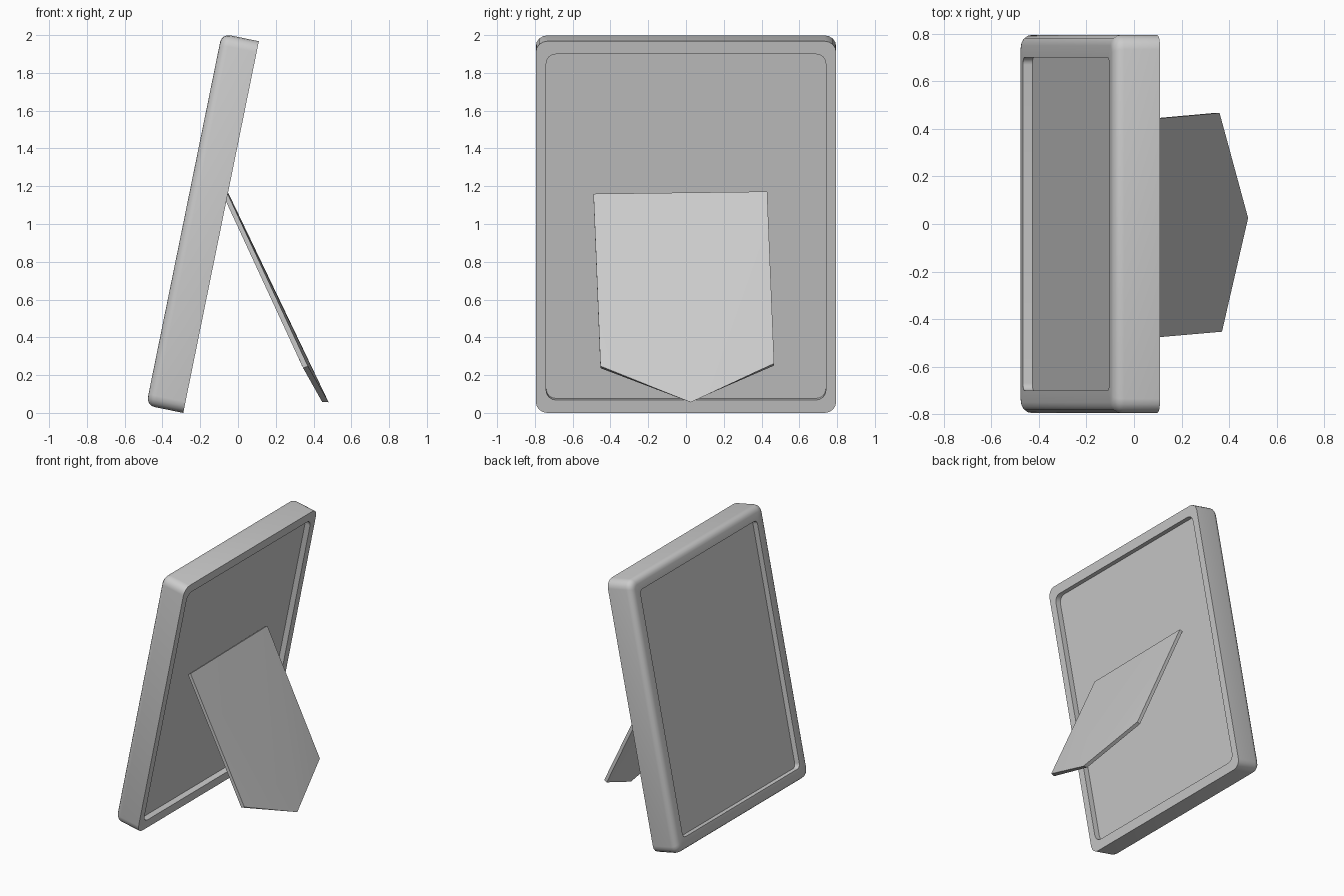
import bpy, bmesh
from math import sin, cos, pi, radians

if "Cube" in bpy.data.objects:
    bpy.data.objects.remove(bpy.data.objects["Cube"])

TILT = radians(11.5)
HALF_W, LENGTH, DEPTH, ROUND = 0.795, 2.008, 0.2, 0.045


def finish(name, bm, angle):
    bmesh.ops.recalc_face_normals(bm, faces=bm.faces)
    mesh = bpy.data.meshes.new(name)
    bm.to_mesh(mesh)
    bm.free()
    obj = bpy.data.objects.new(name, mesh)
    bpy.context.collection.objects.link(obj)
    bpy.ops.object.select_all(action='DESELECT')
    obj.select_set(True)
    bpy.context.view_layer.objects.active = obj
    bpy.ops.object.shade_smooth_by_angle(angle=radians(angle))
    return obj


def ring(bm, n, inset_y, inset_u, r, seg=4):
    """Rounded rectangle at depth n behind the back plane, in tilted frame space."""
    hy, hu = HALF_W - inset_y - r, LENGTH / 2 - inset_u - r
    verts = []
    for k, (sy, su) in enumerate([(1, 1), (-1, 1), (-1, -1), (1, -1)]):
        for i in range(seg + 1):
            t = (k + i / seg) * pi / 2
            y = sy * hy + r * cos(t)
            u = LENGTH / 2 + su * hu + r * sin(t)
            verts.append(bm.verts.new((-0.29 + n * cos(TILT) + u * sin(TILT), y,
                                       u * cos(TILT) - n * sin(TILT))))
    return verts


# Tilted frame: back recess, rim, sides, rounded front edge, front recess
bm = bmesh.new()
profile = [(-0.042, 0.055, 0.07, 0.05), (0, 0.055, 0.07, 0.05), (0, 0, 0, 0.06)]
for i in range(5):
    t = i / 4 * pi / 2
    ins = ROUND * (1 - cos(t))
    profile.append((-DEPTH + ROUND - ROUND * sin(t), ins, ins, 0.06 - ins * 0.7))
profile += [(-DEPTH, 0.095, 0.095, 0.03), (-DEPTH + 0.04, 0.095, 0.095, 0.03)]
rings = [ring(bm, *p) for p in profile]
for a, b in zip(rings, rings[1:]):
    for i in range(len(a)):
        j = (i + 1) % len(a)
        bm.faces.new((a[i], a[j], b[j], b[i]))
bm.faces.new(rings[0])
bm.faces.new(rings[-1])
finish("picture_frame", bm, 40)

# Slightly twisted five-sided easel leg
bm = bmesh.new()
outer = [(-0.055, -0.49, 1.16), (-0.055, 0.43, 1.172), (0.36, 0.467, 0.262),
         (0.48, 0.025, 0.056), (0.37, -0.453, 0.248)]
shift = [(-0.022, -0.011)] * 3 + [(-0.035, 0.003), (-0.025, -0.011)]
back = [bm.verts.new(p) for p in outer]
front = [bm.verts.new((x + dx, y, z + dz)) for (x, y, z), (dx, dz) in zip(outer, shift)]
for loop in (back, front):
    bm.faces.new((loop[0], loop[3], loop[4]))
    bm.faces.new((loop[0], loop[1], loop[3]))
    bm.faces.new((loop[1], loop[2], loop[3]))
for i in range(5):
    j = (i + 1) % 5
    bm.faces.new((back[i], back[j], front[j], front[i]))
finish("easel_leg", bm, 30)
